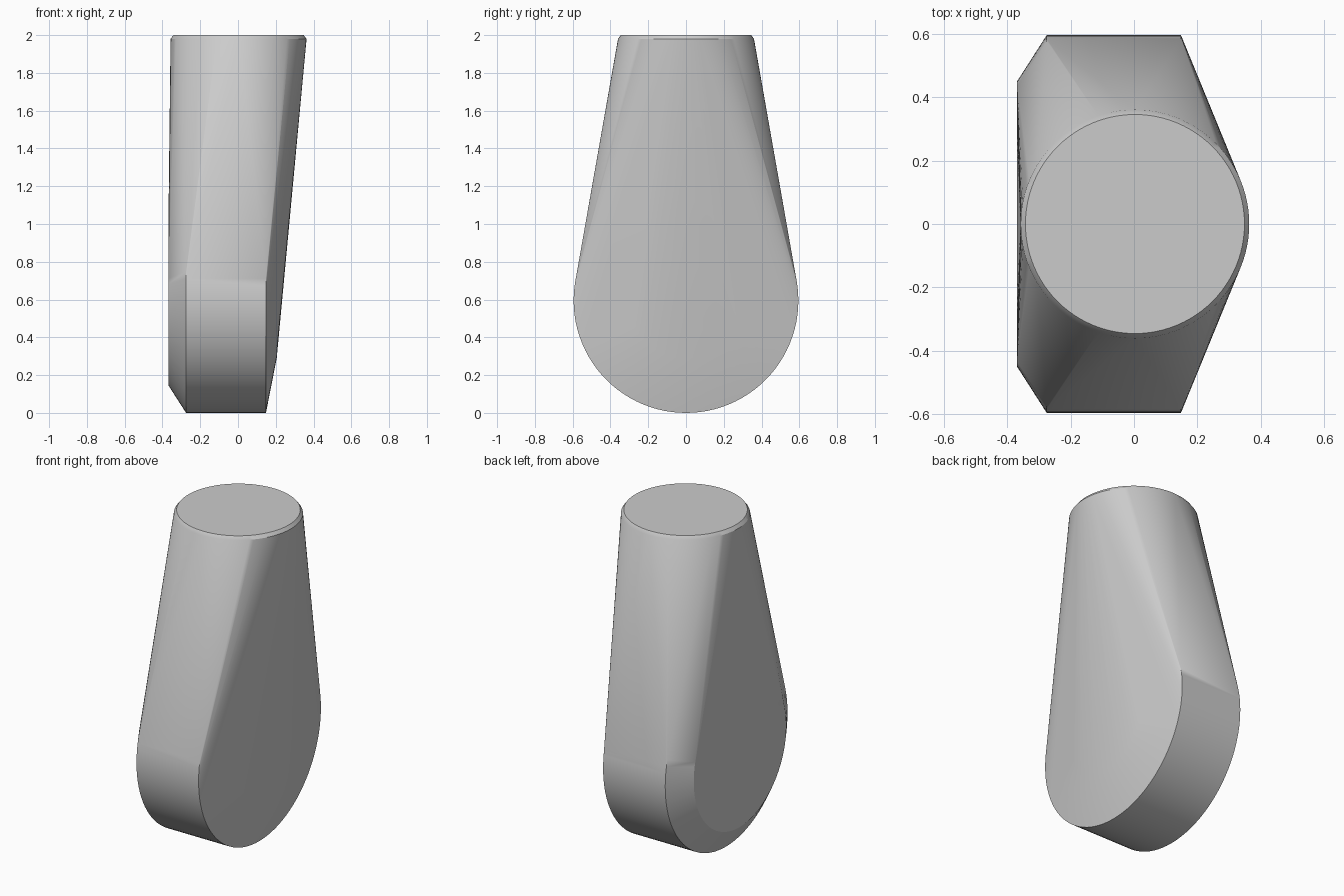
import bpy, bmesh, math

cube = bpy.data.objects.get("Cube")
if cube:
    bpy.data.objects.remove(cube, do_unlink=True)

SEGMENTS = 96
DISC_Z = 0.595

grey = bpy.data.materials.new("plain_grey")
grey.use_nodes = True
colour = (0.6, 0.6, 0.6, 1)
grey.diffuse_color = colour
grey.node_tree.nodes["Principled BSDF"].inputs["Base Color"].default_value = colour

bm = bmesh.new()


def circle():
    for i in range(SEGMENTS):
        a = math.tau * i / SEGMENTS
        yield math.cos(a), math.sin(a)


# Upright discs of the rounded foot: (x, radius), chamfered on the right, domed on the left
for x, r in [(-0.368, 0.45), (-0.275, 0.595), (0.148, 0.595), (0.205, 0.305)]:
    for c, s in circle():
        bm.verts.new((x, r * c, DISC_Z + r * s))

# Flat round top with a narrow bevel: (z, radius)
for z, r in [(1.98, 0.36), (2.0, 0.345)]:
    for c, s in circle():
        bm.verts.new((0.003 + r * c, r * s, z))

# Stretch one convex skin around the rings
hull = bmesh.ops.convex_hull(bm, input=bm.verts[:])
spare = {g for g in hull["geom_interior"] + hull["geom_unused"]
         if isinstance(g, bmesh.types.BMVert)}
bmesh.ops.delete(bm, geom=list(spare), context='VERTS')
bmesh.ops.dissolve_limit(bm, angle_limit=math.radians(0.1),
                         verts=bm.verts[:], edges=bm.edges[:])
bmesh.ops.recalc_face_normals(bm, faces=bm.faces[:])

mesh = bpy.data.meshes.new("tapered_body")
bm.to_mesh(mesh)
bm.free()
mesh.materials.append(grey)
body = bpy.data.objects.new("tapered_body", mesh)
bpy.context.collection.objects.link(body)

# Smooth flowing sides, crisp rims
bpy.ops.object.select_all(action='DESELECT')
body.select_set(True)
bpy.context.view_layer.objects.active = body
bpy.ops.object.shade_smooth_by_angle(angle=math.radians(30))
